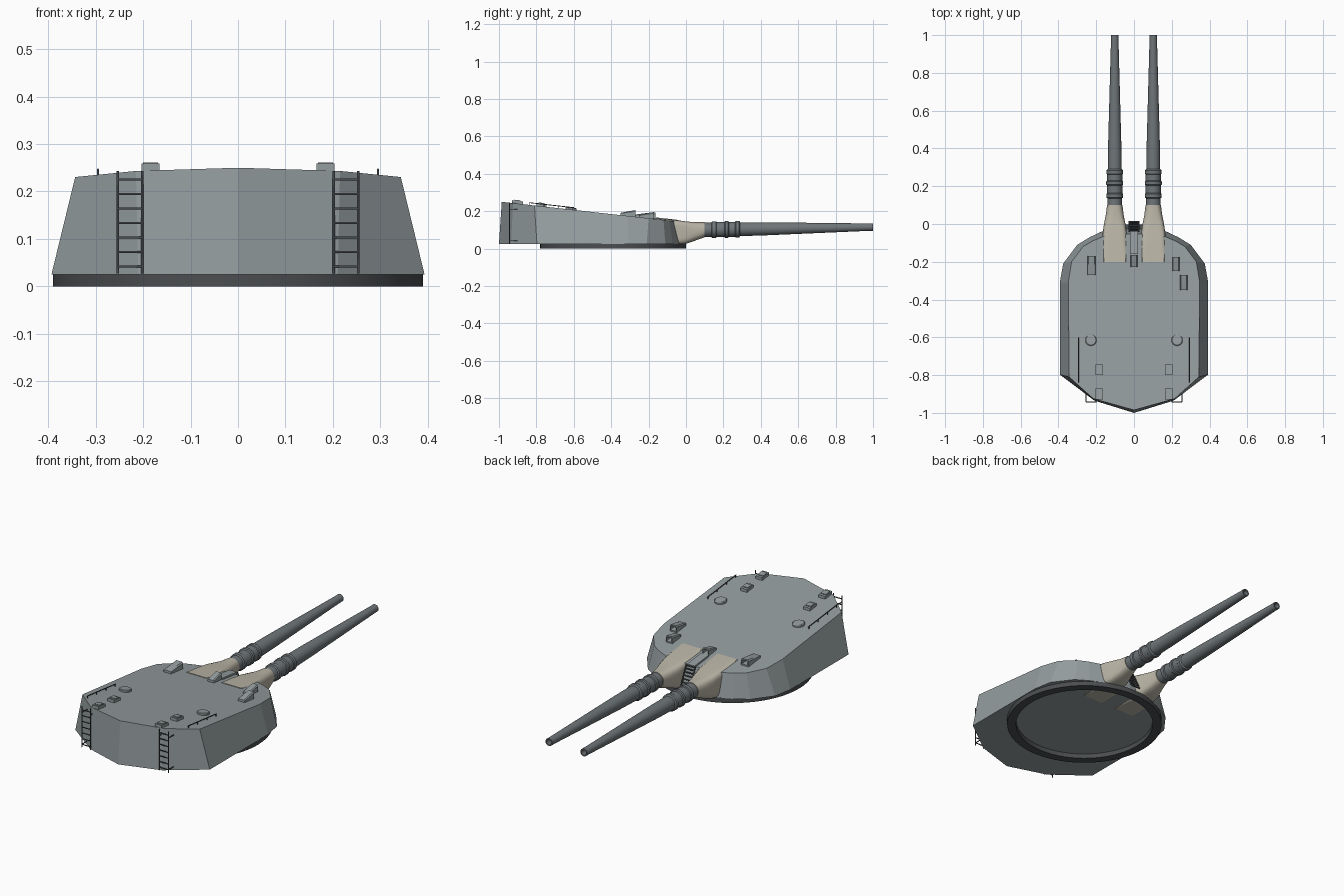
import bpy, bmesh, math
from mathutils import Vector

if "Cube" in bpy.data.objects:
    bpy.data.objects.remove(bpy.data.objects["Cube"])


def material(name, c):
    m = bpy.data.materials.new(name)
    m.diffuse_color = (*c, 1)
    m.use_nodes = True
    m.node_tree.nodes["Principled BSDF"].inputs["Base Color"].default_value = m.diffuse_color
    return m


HULL = material("hull_grey", (0.30, 0.34, 0.35))
DARK = material("dark_grey", (0.07, 0.075, 0.08))
STEEL = material("gun_grey", (0.16, 0.18, 0.19))
CANVAS = material("canvas", (0.50, 0.47, 0.39))


def roof(y):
    return 0.25 - 0.112 * (y + 0.985)


def loft(name, rings, mat, caps=True, closed=False, smooth=None):
    """Skin a list of equal-sized point rings."""
    bm = bmesh.new()
    vs = [[bm.verts.new(p) for p in r] for r in rings]
    n = len(rings[0])
    pairs = list(zip(vs, vs[1:])) + ([(vs[-1], vs[0])] if closed else [])
    for a, b in pairs:
        for i in range(n):
            j = (i + 1) % n
            bm.faces.new((a[i], a[j], b[j], b[i]))
    if caps and not closed:
        bm.faces.new(vs[0])
        bm.faces.new(vs[-1])
    bmesh.ops.recalc_face_normals(bm, faces=bm.faces)
    me = bpy.data.meshes.new(name)
    bm.to_mesh(me)
    bm.free()
    ob = bpy.data.objects.new(name, me)
    bpy.context.collection.objects.link(ob)
    me.materials.append(mat)
    if smooth:
        bpy.ops.object.select_all(action='DESELECT')
        ob.select_set(True)
        bpy.context.view_layer.objects.active = ob
        bpy.ops.object.shade_smooth_by_angle(angle=math.radians(smooth))
    return ob


def box(name, x0, x1, y0, y1, h, mat, lift=-0.004):
    """Box lying on the sloped roof."""
    ring = lambda d: [(x, y, roof(y) + d) for x, y in ((x0, y0), (x1, y0), (x1, y1), (x0, y1))]
    return loft(name, [ring(lift), ring(h)], mat)


def rods(name, segs, r, mat):
    """Many thin round rods in one object."""
    cu = bpy.data.curves.new(name, 'CURVE')
    cu.dimensions = '3D'
    cu.bevel_depth = r
    cu.bevel_resolution = 1
    cu.use_fill_caps = True
    for pts in segs:
        s = cu.splines.new('POLY')
        s.points.add(len(pts) - 1)
        for p, q in zip(s.points, pts):
            p.co = (*q, 1)
    ob = bpy.data.objects.new(name, cu)
    bpy.context.collection.objects.link(ob)
    cu.materials.append(mat)
    return ob


def circle(r, n, f):
    return [f(r * math.cos(2 * math.pi * i / n), r * math.sin(2 * math.pi * i / n)) for i in range(n)]


# Armoured house: half outlines at floor and roof, mirrored
floor = [(0, -1.0), (0.21, -0.935), (0.393, -0.797), (0.393, -0.31), (0.375, -0.21),
         (0.30, -0.11), (0.235, -0.07), (0.16, -0.035), (0, -0.025)]
top = [(0, -0.985), (0.215, -0.925), (0.343, -0.81), (0.348, -0.31), (0.33, -0.2),
       (0.27, -0.12), (0.22, -0.09), (0.16, -0.065), (0, -0.05)]


def full(half):
    return half + [(-x, y) for x, y in half[-2:0:-1]]


loft("turret_house", [[(x, y, 0.025) for x, y in full(floor)],
                      [(x, y, roof(y)) for x, y in full(top)]], HULL)

# Base ring
loft("base_ring", [circle(r, 64, lambda a, b: (a, b - 0.39, z))
                   for r, z in ((0.345, 0), (0.39, 0), (0.39, 0.026), (0.345, 0.026))],
     DARK, closed=True, smooth=30)

# Guns and canvas boots
tilt = 0.016
barrel = [(0.038, 0.03), (0.038, 0.135), (0.044, 0.14), (0.044, 0.16), (0.040, 0.164),
          (0.040, 0.205), (0.045, 0.21), (0.045, 0.225), (0.040, 0.229), (0.040, 0.262),
          (0.044, 0.266), (0.044, 0.284), (0.037, 0.29), (0.035, 0.42), (0.020, 0.97),
          (0.020, 1.0), (0.014, 1.0), (0.014, 0.9)]
# y, half width, bottom z, top z, squareness
boot = [(-0.20, 0.068, 0.023, roof(-0.2) + 0.003, 14), (-0.12, 0.067, 0.022, 0.158, 10),
        (-0.05, 0.064, 0.021, 0.152, 7), (0.0, 0.057, 0.026, 0.145, 5),
        (0.05, 0.047, 0.043, 0.141, 3), (0.10, 0.041, 0.060, 0.141, 2)]


def squircle(cx, y, w, z0, z1, e, n=40):
    out = []
    for i in range(n):
        t = 2 * math.pi * (i + 0.5) / n
        c, s = math.cos(t), math.sin(t)
        k = (abs(c) ** e + abs(s) ** e) ** (-1 / e)
        out.append((cx + w * k * c, y, (z0 + z1) / 2 + (z1 - z0) / 2 * k * s))
    return out


for side, sx in (("left", -0.102), ("right", 0.102)):
    loft("gun_barrel_" + side,
         [circle(r, 32, lambda a, b: (sx + a, y, 0.099 + tilt * y + b)) for r, y in barrel],
         STEEL, smooth=25)
    loft("gun_boot_" + side, [squircle(sx, *b) for b in boot], CANVAS, smooth=40)


# Sight hoods opening toward the guns
def hood(name, x, y0, y1, w):
    def ring(y, h, k, lo=-0.004):
        return [(x - w * k, y, roof(y) + lo), (x + w * k, y, roof(y) + lo),
                (x + w * k, y, roof(y) + h * 0.8), (x + w * k * 0.75, y, roof(y) + h),
                (x - w * k * 0.75, y, roof(y) + h), (x - w * k, y, roof(y) + h * 0.8)]
    loft(name, [ring(y0, 0.012, 1), ring(y0 * 0.45 + y1 * 0.55, 0.026, 1), ring(y1, 0.036, 1),
                ring(y1, 0.029, 0.75, 0.007), ring(y1 - 0.03, 0.02, 0.7, 0.007)], HULL)


hood("hood_left", -0.225, -0.27, -0.17, 0.022)
hood("hood_centre", 0, -0.228, -0.163, 0.018)
hood("hood_right_front", 0.222, -0.25, -0.175, 0.019)
hood("hood_right_rear", 0.264, -0.35, -0.27, 0.020)

# Centre channel and steps between the guns
box("centre_channel", -0.022, 0.022, -0.16, -0.04, 0.009, HULL)
a, b = Vector((0, -0.04, 0.148)), Vector((0, 0.012, 0.04))
segs = [[(x, *a.yz), (x, *b.yz)] for x in (-0.026, 0.026)]
for i in range(8):
    p = a.lerp(b, i / 7)
    segs.append([(-0.026, p.y, p.z), (0.026, p.y, p.z)])
rods("centre_steps", segs, 0.0035, DARK)

for side, s in (("left", -1), ("right", 1)):
    # Round hatch covers
    loft("hatch_" + side, [circle(r, 24, lambda p, q: (s * 0.228 + p, q - 0.615, roof(q - 0.615) + d))
                           for r, d in ((0.03, -0.003), (0.03, 0.008), (0.026, 0.011))],
         HULL, smooth=30)
    # Roof lockers with a raised lid strip
    for tag, y0, y1 in (("front", -0.80, -0.745), ("rear", -0.93, -0.872)):
        x0, x1 = sorted((s * 0.165, s * 0.203))
        box(f"locker_{tag}_{side}", x0, x1, y0, y1, 0.015, HULL)
        box(f"locker_lid_{tag}_{side}", x0 + 0.003, x1 - 0.003, y0 + 0.012, y1 - 0.012, 0.019, HULL)
    # Roof hand rails on posts
    x = s * 0.295
    segs = [[(x, -0.84, roof(-0.84) + 0.012), (x, -0.6, roof(-0.6) + 0.012)]]
    for y in (-0.835, -0.76, -0.68, -0.605):
        segs.append([(x, y, roof(y) - 0.003), (x, y, roof(y) + 0.012)])
    rods("hand_rail_" + side, segs, 0.0025, DARK)
    # Rear ladders with stand-off brackets
    xs, y = (s * 0.202, s * 0.253), -0.943
    segs = [[(x, y, 0.027), (x, y, 0.243)] for x in xs]
    segs += [[(xs[0], y, 0.042 + 0.0305 * i), (xs[1], y, 0.042 + 0.0305 * i)] for i in range(7)]
    segs += [[(x, y, z), (x, -0.9, z)] for x in xs for z in (0.042, 0.21)]
    rods("rear_ladder_" + side, segs, 0.0026, DARK)
